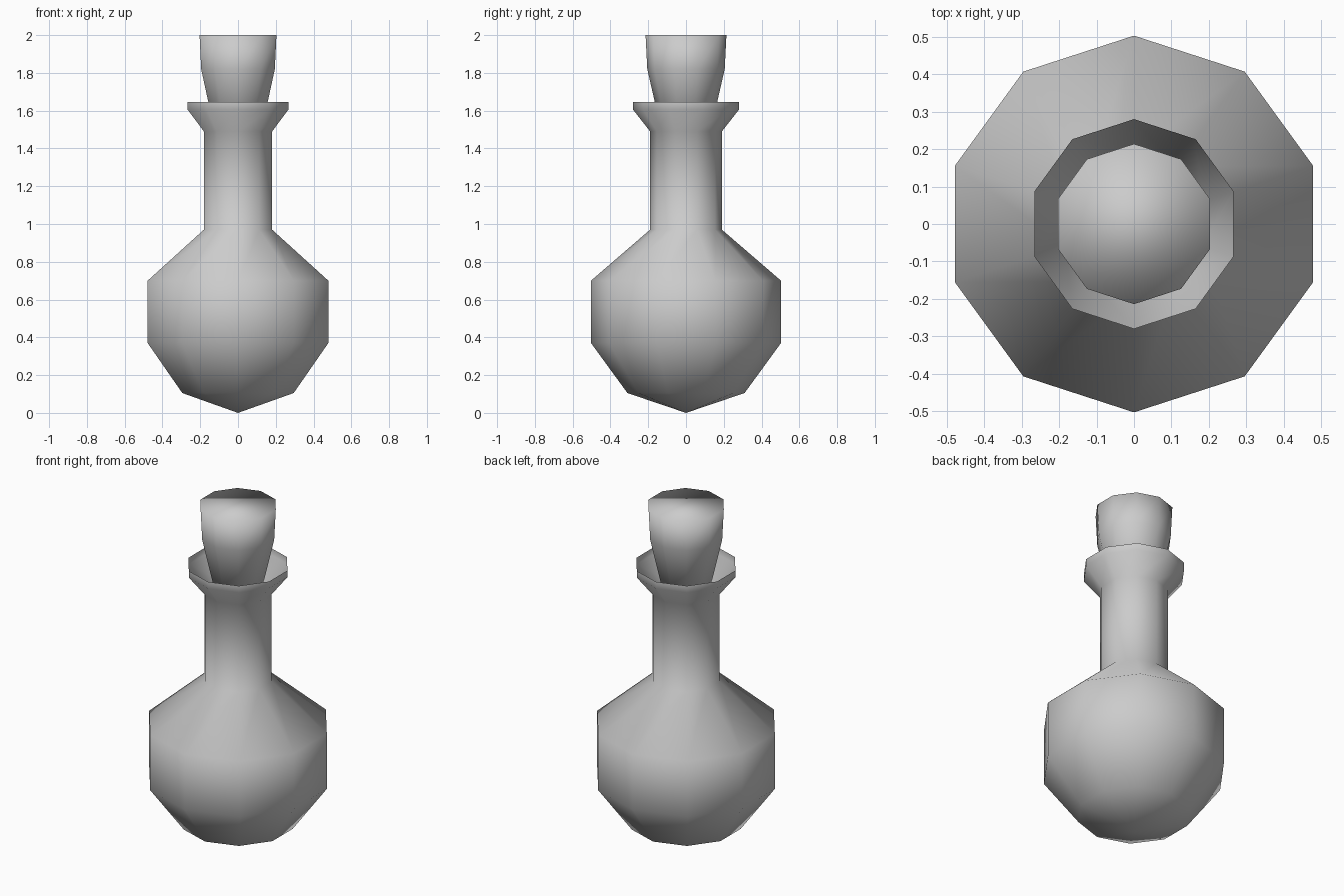
import bpy, bmesh, math

if "Cube" in bpy.data.objects:
    bpy.data.objects.remove(bpy.data.objects["Cube"])

SIDES = 10


def lathe(name, profile, cap_bottom=False, cap_top=False):
    """Revolve (radius, z) points; a zero radius becomes a single tip."""
    bm = bmesh.new()
    rings = []
    for r, z in profile:
        if r == 0:
            rings.append([bm.verts.new((0, 0, z))] * SIDES)
        else:
            angles = [math.pi / 2 + 2 * math.pi * i / SIDES for i in range(SIDES)]
            rings.append([bm.verts.new((r * math.cos(a), r * math.sin(a), z)) for a in angles])
    for low, high in zip(rings, rings[1:]):
        for i in range(SIDES):
            j = (i + 1) % SIDES
            corners = [low[i], low[j], high[j], high[i]]
            bm.faces.new(list(dict.fromkeys(corners)))
    if cap_bottom:
        bm.faces.new(rings[0][::-1])
    if cap_top:
        bm.faces.new(rings[-1])
    for f in bm.faces:
        f.smooth = True
    mesh = bpy.data.meshes.new(name)
    bm.to_mesh(mesh)
    bm.free()
    obj = bpy.data.objects.new(name, mesh)
    bpy.context.collection.objects.link(obj)
    return obj


# Bottle: pointed base, round belly, straight neck and open flared lip
lathe("bottle", [(0, 0), (0.31, 0.105), (0.503, 0.37), (0.503, 0.70),
                 (0.19, 0.97), (0.19, 1.49), (0.28, 1.605), (0.28, 1.645)])

# Cork: tapers down into the neck
lathe("cork", [(0.125, 1.47), (0.205, 1.82), (0.214, 2.0)],
      cap_bottom=True, cap_top=True)
